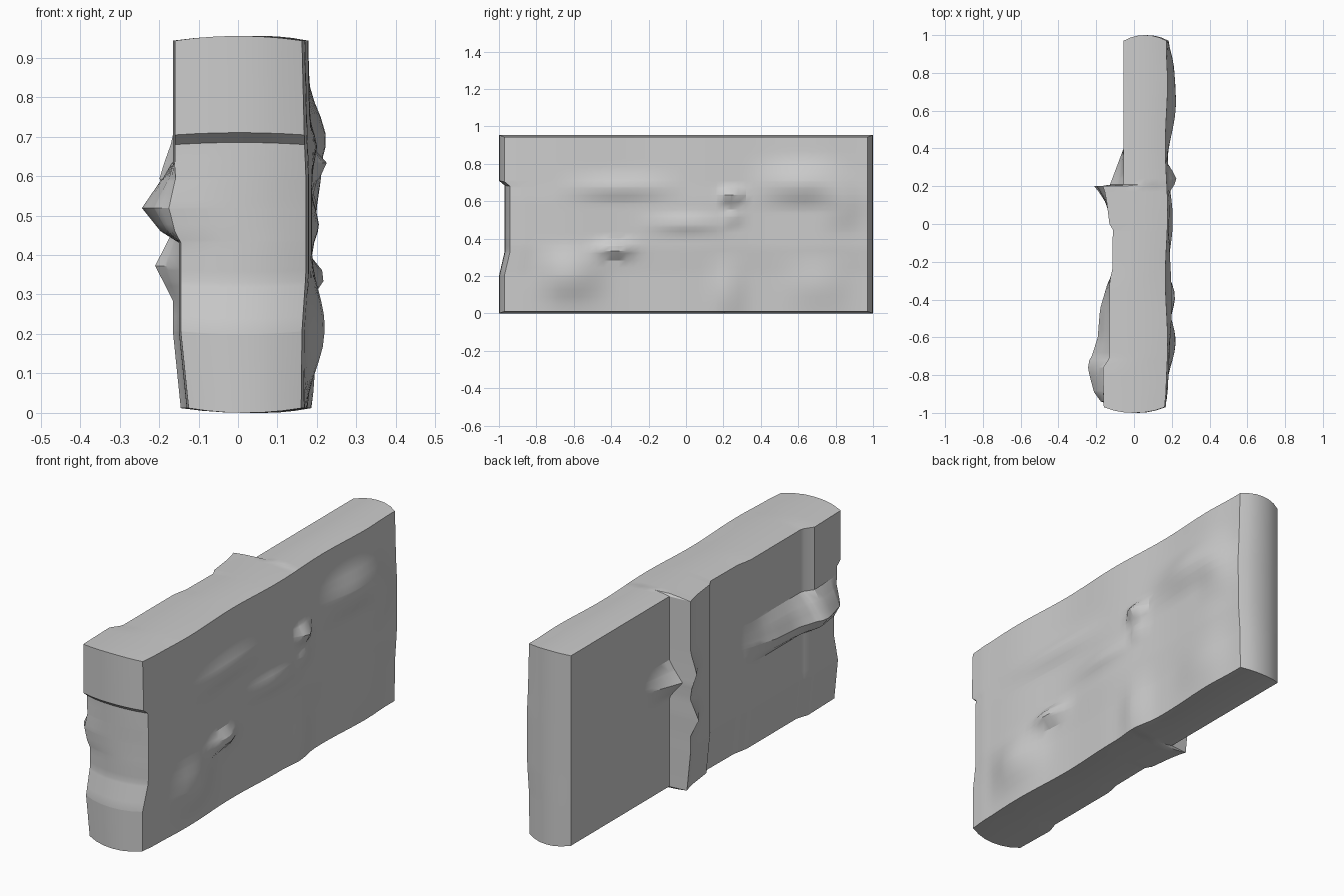
import bpy, bmesh, math

if "Cube" in bpy.data.objects:
    bpy.data.objects.remove(bpy.data.objects["Cube"])


def table(points, t):
    """Piecewise linear lookup through (position, value) pairs, ascending."""
    if t <= points[0][0]:
        return points[0][1]
    for (a, va), (b, vb) in zip(points, points[1:]):
        if t <= b:
            return va + (vb - va) * (t - a) / (b - a)
    return points[-1][1]


def bump(y, z, cy, cz, ry, rz):
    """Soft rounded bump falling to zero at radius ry / rz."""
    a, b = abs(y - cy) / ry, abs(z - cz) / rz
    if a >= 1 or b >= 1:
        return 0.0
    return (0.5 + 0.5 * math.cos(math.pi * a)) * (0.5 + 0.5 * math.cos(math.pi * b))


H = 0.955
STEP = 0.2
# undulation of the right face: y, z, height, radius y, radius z
RIGHT_BUMPS = [(0.62, 0.70, 0.042, 0.34, 0.16), (-0.38, 0.34, 0.042, 0.16, 0.07),
               (-0.62, 0.20, 0.042, 0.25, 0.20), (0.24, 0.63, 0.045, 0.09, 0.07),
               (-0.35, 0.68, 0.025, 0.40, 0.10), (0.00, 0.48, 0.018, 0.30, 0.08),
               (0.25, 0.52, 0.018, 0.07, 0.08), (0.85, 0.60, 0.022, 0.18, 0.20),
               (0.22, 0.10, 0.022, 0.14, 0.25), (0.70, 0.15, 0.015, 0.25, 0.18)]
RIGHT_Z = [(0, 0.17), (0.2, 0.172), (0.35, 0.182), (0.6, 0.182), (0.7, 0.178), (H, 0.172)]
LEFT_Y = [(-1, -0.145), (-0.76, -0.15), (-0.7, -0.13), (-0.3, -0.13), (-0.25, -0.115),
          (-0.03, -0.112), (0.0, -0.13), (0.12, -0.145), (0.17, -0.155), (STEP, -0.165)]
RIDGE_Y = [(-1, 0.03), (-0.93, 0.065), (-0.72, 0.1), (-0.6, 0.062), (-0.45, 0.05), (-0.28, 0)]
RIDGE_Z = [(0.43, 0), (0.46, 0.5), (0.52, 1), (0.59, 0.5), (0.64, 0)]
FRONT_INSET = [(0.2, 0), (0.33, 0.03), (0.685, 0.03), (0.71, 0)]


def right_x(y, z):
    x = table(RIGHT_Z, z) + 0.006 * math.sin(9 * y + 1) * min(1, 4 * (1 - abs(y)))
    if y < -0.9:
        x -= 0.1 * (-0.9 - y)
    return x + sum(h * bump(y, z, cy, cz, ry, rz) for cy, cz, h, ry, rz in RIGHT_BUMPS)


def left_x(y, z):
    if y > STEP:
        # thin rear half: flat, with one knob against the step
        return -0.055 - 0.075 * max(0, 1 - (y - STEP) / 0.2) * max(0, 1 - abs(z - 0.54) / 0.09)
    x = table(LEFT_Y, y) - table(RIDGE_Y, y) * table(RIDGE_Z, z)
    if y < -0.72 and z > 0.6:
        x -= 0.015 * min(1, (-0.72 - y) / 0.04)
    x += 0.02 * max(0, 0.2 - z) / 0.2
    # knobs along the step edge
    x -= 0.045 * max(0, 1 - (STEP - y) / 0.1) * max(0, 1 - abs(z - 0.37) / 0.09)
    x -= 0.035 * max(0, 1 - (STEP - y) / 0.1) * max(0, 1 - abs(z - 0.6) / 0.1)
    return x


def place(u, y, z):
    """Map the block lattice (u across, y along, z up) to the carved shape."""
    x0, x1 = left_x(y, z), right_x(y, z)
    s = 2 * u - 1
    round_end = 0.03 * abs(s) ** 2.2
    if y < 0:
        lo = -1 + round_end + table(FRONT_INSET, z)
        yy = y if y > -0.8 else -0.8 + (y + 0.8) * (lo + 0.8) / -0.2
    else:
        yy = y if y < 0.8 else 0.8 + (y - 0.8) * (0.2 - round_end) / 0.2
    crown = 0.012 * s * s
    zz = crown + z * (H - 2 * crown) / H
    return (x0 + (x1 - x0) * u, yy, zz)


def lattice_shell(us, ys, zs):
    """Six-sided gridded shell of a block, every vertex placed on the shape."""
    bm = bmesh.new()
    verts = {}

    def v(i, j, k):
        if (i, j, k) not in verts:
            verts[i, j, k] = bm.verts.new(place(us[i], ys[j], zs[k]))
        return verts[i, j, k]

    n = (len(us) - 1, len(ys) - 1, len(zs) - 1)
    for axis in range(3):
        a, b = [q for q in range(3) if q != axis]
        for side in (0, n[axis]):
            for p in range(n[a]):
                for q in range(n[b]):
                    quad = []
                    for dp, dq in ((0, 0), (1, 0), (1, 1), (0, 1)):
                        c = [0, 0, 0]
                        c[axis], c[a], c[b] = side, p + dp, q + dq
                        quad.append(v(*c))
                    bm.faces.new(quad)
    bmesh.ops.recalc_face_normals(bm, faces=bm.faces)
    return bm


# carved slab: extra rows at the step and at the ridge keep those edges crisp
us = [i / 6 for i in range(7)]
ys = sorted([-1 + 0.04 * i for i in range(51) if i != 30]
            + [STEP, STEP + 0.008, -0.03, 0.0001, -0.93, -0.7, 0.17])
zs = sorted([H * i / 24 for i in range(25)] + [0.2, 0.33, 0.37, 0.43, 0.46, 0.52, 0.54, 0.59,
                                               0.64, 0.685, 0.71])
bm = lattice_shell(us, ys, zs)
mesh = bpy.data.meshes.new("stone_slab")
bm.to_mesh(mesh)
bm.free()
slab = bpy.data.objects.new("stone_slab", mesh)
bpy.context.collection.objects.link(slab)
bpy.context.view_layer.objects.active = slab
slab.select_set(True)
bpy.ops.object.shade_smooth_by_angle(angle=math.radians(25))
